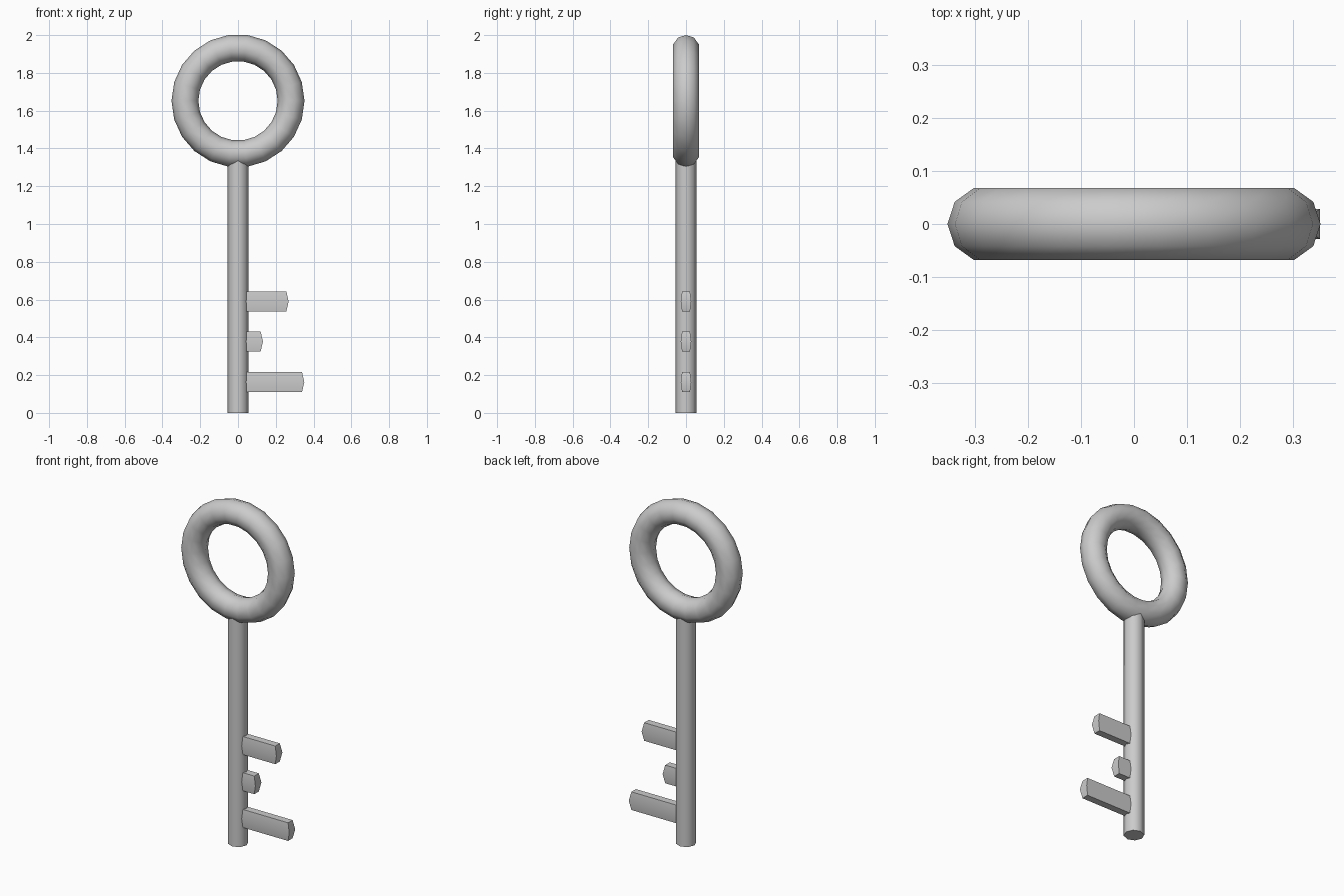
import bpy, bmesh
from math import pi

cube = bpy.data.objects.get("Cube")
if cube:
    bpy.data.objects.remove(cube, do_unlink=True)

metal = bpy.data.materials.new("grey metal")
metal.use_nodes = True
GREY = (0.6, 0.6, 0.6, 1)
metal.diffuse_color = GREY
metal.node_tree.nodes["Principled BSDF"].inputs["Base Color"].default_value = GREY


def finish(obj, name, angle):
    obj.name = name
    obj.data.materials.append(metal)
    bpy.ops.object.select_all(action="DESELECT")
    obj.select_set(True)
    bpy.context.view_layer.objects.active = obj
    bpy.ops.object.shade_smooth_by_angle(angle=angle)


# Ring handle
bpy.ops.mesh.primitive_torus_add(major_segments=22, minor_segments=10,
                                 major_radius=0.281, minor_radius=0.071,
                                 location=(0, 0, 1.652), rotation=(pi / 2, 0, 0))
finish(bpy.context.object, "ring_handle", pi / 3)

# Shaft, its top buried in the ring
SHAFT_TOP = 1.37
bpy.ops.mesh.primitive_cylinder_add(vertices=8, radius=0.055, depth=SHAFT_TOP,
                                    location=(0, 0, SHAFT_TOP / 2))
finish(bpy.context.object, "shaft", pi / 3)


# Teeth: six-sided bars with a slightly bulging end
def tooth(name, z, tip):
    half = [(-0.021, -0.053), (-0.028, 0), (-0.021, 0.053)]
    section = half + [(-y, -h) for y, h in half]
    bm = bmesh.new()
    root = [bm.verts.new((0.02, y, z + h)) for y, h in section]
    end = [bm.verts.new((tip - (0.012 if h else 0), y, z + h)) for y, h in section]
    for i in range(6):
        j = (i + 1) % 6
        bm.faces.new((root[i], root[j], end[j], end[i]))
    bm.faces.new(root)
    bm.faces.new((end[0], end[1], end[4], end[5]))
    bm.faces.new((end[1], end[2], end[3], end[4]))
    bmesh.ops.recalc_face_normals(bm, faces=bm.faces)
    mesh = bpy.data.meshes.new(name)
    bm.to_mesh(mesh)
    bm.free()
    obj = bpy.data.objects.new(name, mesh)
    bpy.context.collection.objects.link(obj)
    finish(obj, name, pi / 6)


tooth("upper_tooth", 0.59, 0.268)
tooth("middle_tooth", 0.378, 0.132)
tooth("lower_tooth", 0.163, 0.351)
